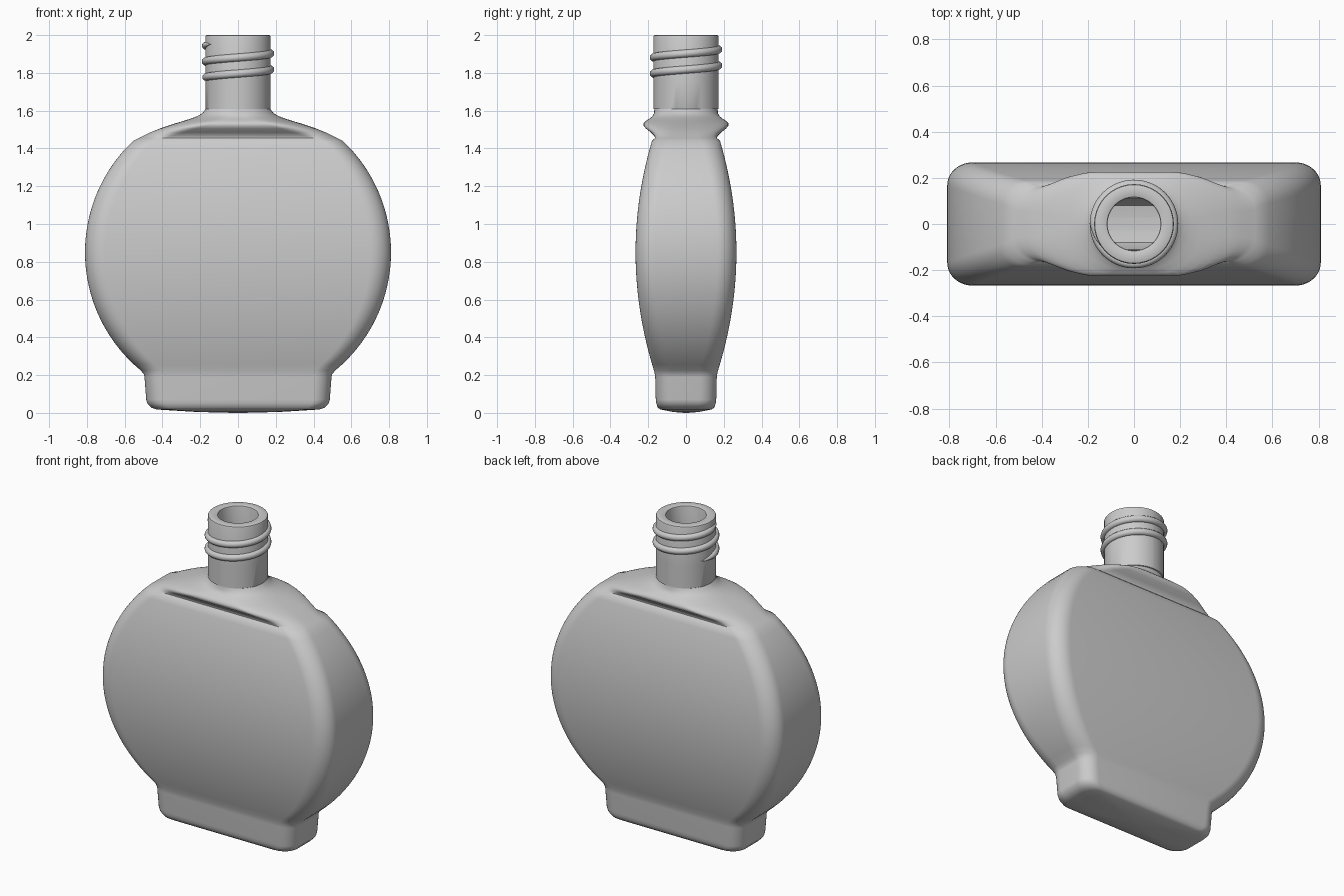
import bpy, bmesh
from math import sin, cos, pi, sqrt

ARC = 10  # segments per rounded corner


def ring(z, hx, hy, rx, ry):
    """Rounded rectangle with elliptical corners, at height z."""
    rx, ry = min(rx, hx), min(ry, hy)
    pts = []
    for q, (sx, sy) in enumerate([(1, 1), (-1, 1), (-1, -1), (1, -1)]):
        for i in range(ARC + 1):
            a = (q + (i + 0.02) / (ARC + 0.04)) * pi / 2
            pts.append((sx * (hx - rx) + rx * cos(a), sy * (hy - ry) + ry * sin(a), z))
    return pts


def loft(name, rings, angle):
    """Skin a list of point rings and close both ends."""
    bm = bmesh.new()
    loops = [[bm.verts.new(p) for p in r] for r in rings]
    n = len(loops[0])
    for a, b in zip(loops, loops[1:]):
        for i in range(n):
            j = (i + 1) % n
            bm.faces.new((a[i], a[j], b[j], b[i]))
    bm.faces.new(loops[0][::-1])
    bm.faces.new(loops[-1])
    bmesh.ops.recalc_face_normals(bm, faces=bm.faces)
    mesh = bpy.data.meshes.new(name)
    bm.to_mesh(mesh)
    bm.free()
    ob = bpy.data.objects.new(name, mesh)
    bpy.context.collection.objects.link(ob)
    bpy.ops.object.select_all(action='DESELECT')
    ob.select_set(True)
    bpy.context.view_layer.objects.active = ob
    bpy.ops.object.shade_smooth_by_angle(angle=angle)
    return ob


def belly(z):
    """Half width and half depth of the round belly."""
    d = z - 0.85
    return sqrt(0.81 ** 2 - d * d), 0.267 - 0.102 * (d / 0.64) ** 2


# Foot: slightly domed underside, rounded edge, short upright wall
sections = [(0, 0.02, 0.01, 0.01, 0.005), (0.005, 0.22, 0.07, 0.06, 0.05),
            (0.018, 0.43, 0.135, 0.09, 0.09), (0.028, 0.46, 0.15, 0.09, 0.09),
            (0.05, 0.48, 0.157, 0.09, 0.09), (0.07, 0.486, 0.16, 0.09, 0.09),
            (0.19, 0.495, 0.163, 0.09, 0.09), (0.205, 0.499, 0.165, 0.09, 0.09)]

# Belly: circular outline, bowed front and back
for i in range(41):
    z = 0.225 + (1.44 - 0.225) * i / 40
    sections.append((z, *belly(z), 0.11, 0.1))

# Shoulder bulge blending into the round neck
sections += [(1.455, 0.525, 0.164, 0.13, 0.1), (1.466, 0.502, 0.167, 0.15, 0.11),
             (1.485, 0.465, 0.186, 0.18, 0.13), (1.505, 0.415, 0.212, 0.19, 0.16),
             (1.52, 0.37, 0.224, 0.19, 0.18), (1.532, 0.335, 0.225, 0.19, 0.19),
             (1.545, 0.29, 0.214, 0.19, 0.19), (1.558, 0.25, 0.193, 0.19, 0.19),
             (1.57, 0.218, 0.178, 0.18, 0.178), (1.585, 0.19, 0.17, 0.18, 0.17),
             (1.608, 0.172, 0.167, 0.172, 0.167)]

# Neck wall, rim and bore
for z, r in [(1.61, 0.173), (1.75, 0.173), (1.99, 0.173), (1.997, 0.17), (2.0, 0.164),
             (2.0, 0.122), (1.997, 0.117), (1.99, 0.115), (1.6, 0.115)]:
    sections.append((z, r, r, r, r))

# Inner cavity following the belly
sections += [(1.55, 0.14, 0.115, 0.115, 0.115), (1.48, 0.36, 0.11, 0.1, 0.1)]
for i in range(21):
    z = 1.42 - (1.42 - 0.24) * i / 20
    w, d = belly(z)
    sections.append((z, w - 0.07, d - 0.06, 0.09, 0.08))
sections += [(0.15, 0.4, 0.1, 0.07, 0.07), (0.11, 0.33, 0.08, 0.06, 0.06),
             (0.1, 0.1, 0.03, 0.02, 0.02)]
loft("bottle_body", [ring(*s) for s in sections], 0.7)

# Screw thread: tapered ridge wound around the neck
start, end, steps = pi - 0.5, 5 * pi + 0.65, 150
thread = []
for i in range(steps + 1):
    t = i / steps
    a = start + (end - start) * t
    z = 1.775 + 0.085 * (a - pi) / (2 * pi)
    s = max(0.05, min(1, t / 0.05, (1 - t) / 0.05))
    thread.append([((0.171 + 0.021 * s * cos(k * pi / 6)) * cos(a),
                    (0.171 + 0.021 * s * cos(k * pi / 6)) * sin(a),
                    z + 0.021 * s * sin(k * pi / 6)) for k in range(12)])
loft("screw_thread", thread, 0.8)
